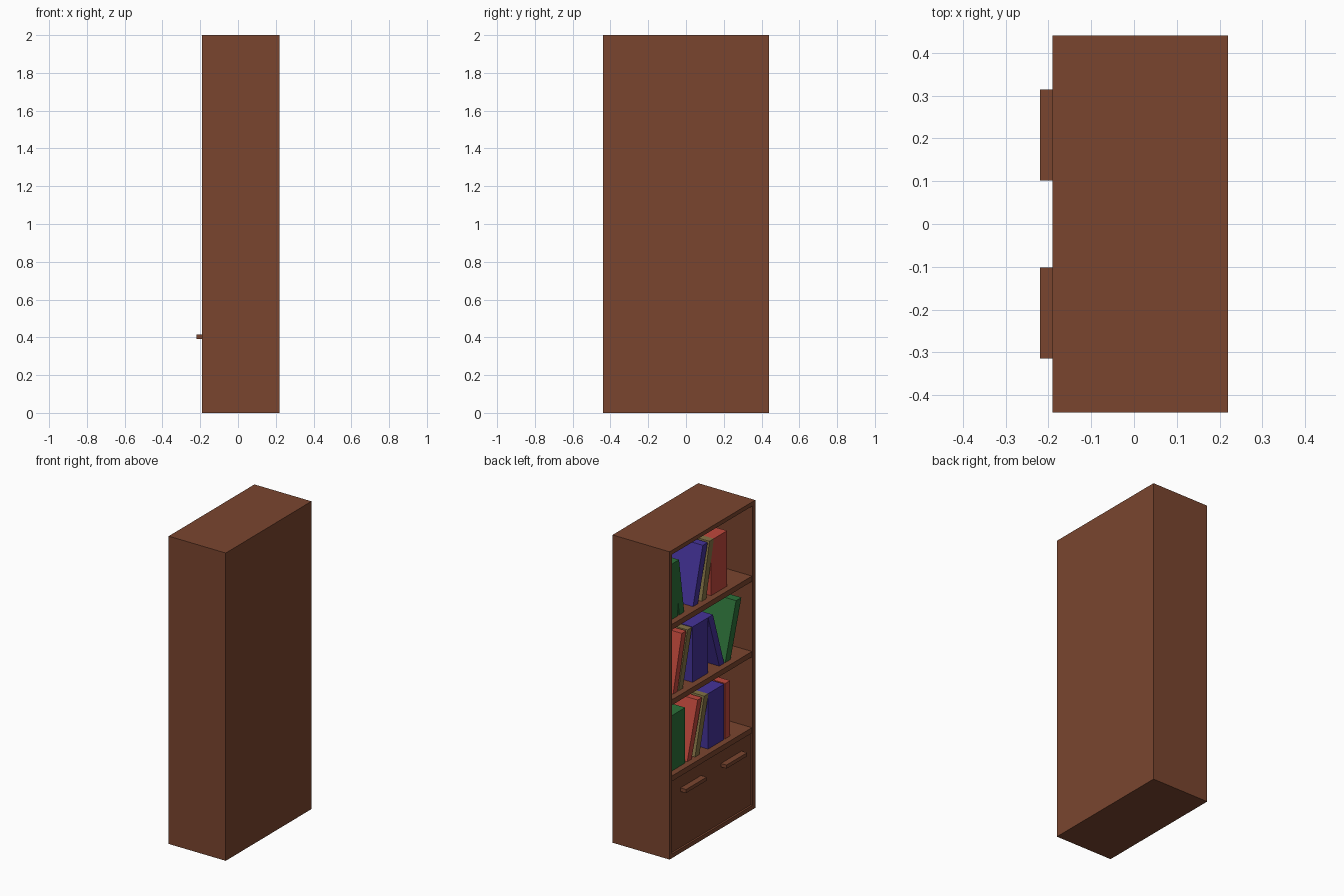
import bpy, bmesh
from mathutils import Matrix

if "Cube" in bpy.data.objects:
    bpy.data.objects.remove(bpy.data.objects["Cube"])


def material(name, rgb):
    m = bpy.data.materials.new(name)
    m.diffuse_color = (*rgb, 1)
    m.use_nodes = True
    m.node_tree.nodes["Principled BSDF"].inputs["Base Color"].default_value = m.diffuse_color
    return m


WOOD = material("wood", (0.195, 0.06, 0.028))
RED = material("red_cover", (0.52, 0.065, 0.045))
GREEN = material("green_cover", (0.025, 0.16, 0.04))
PURPLE = material("purple_cover", (0.06, 0.033, 0.32))
TAN = material("tan_cover", (0.23, 0.17, 0.06))


def box(name, x, y, z, mat, shear=0.0):
    """Box from (min, max) ranges; shear leans it along y as it rises."""
    bm = bmesh.new()
    bmesh.ops.create_cube(bm, size=1)
    for v in bm.verts:
        v.co = [r[0] + (c + 0.5) * (r[1] - r[0]) for c, r in zip(v.co, (x, y, z))]
        v.co.y += shear * (v.co.z - z[0])
    me = bpy.data.meshes.new(name)
    bm.to_mesh(me)
    bm.free()
    me.materials.append(mat)
    ob = bpy.data.objects.new(name, me)
    bpy.context.collection.objects.link(ob)
    return ob


FRONT, BACK, HALF, T = -0.19, 0.22, 0.44, 0.027

# Carcass, open towards -x
for s, side in ((-1, "right"), (1, "left")):
    y = sorted((s * HALF, s * (HALF - T)))
    box(side + "_side_panel", (FRONT, BACK), y, (0, 2), WOOD)
IN = (-HALF + T, HALF - T)
box("top_panel", (FRONT, BACK), IN, (2 - T, 2), WOOD)
box("bottom_panel", (FRONT, BACK), IN, (0, T), WOOD)
box("back_panel", (BACK - 0.02, BACK), IN, (T, 2 - T), WOOD)

# Shelves
FLOORS = (1.515, 1.025, 0.53)
for i, top in enumerate(FLOORS):
    box(f"shelf_{i + 1}", (FRONT + 0.005, BACK - 0.02), IN, (top - 0.035, top), WOOD)

# Cupboard doors and handles
for s, side in ((-1, "right"), (1, "left")):
    y = sorted((s * 0.002, s * (HALF - T - 0.002)))
    box(side + "_door", (-0.18, -0.16), y, (T + 0.002, 0.493), WOOD)
    y = sorted((s * 0.102, s * 0.314))
    box(side + "_handle", (-0.22, -0.18), y, (0.392, 0.415), WOOD)

# Books: (cover, start, end, lean), distances measured from the left outer side
ROWS = (
    ((GREEN, 0.04, 0.15, 0), (GREEN, 0.165, 0.215, -0.15), (PURPLE, 0.305, 0.355, 0.28),
     (TAN, 0.395, 0.44, 0.22), (RED, 0.49, 0.655, 0)),
    ((RED, 0.10, 0.145, 0.25), (TAN, 0.155, 0.20, 0.26), (PURPLE, 0.30, 0.46, 0),
     (PURPLE, 0.575, 0.625, -0.32), (GREEN, 0.635, 0.69, 0.31)),
    ((GREEN, 0.06, 0.225, 0), (RED, 0.245, 0.29, 0.30), (TAN, 0.325, 0.37, 0.26),
     (PURPLE, 0.46, 0.625, 0), (RED, 0.635, 0.685, 0)),
)
for r, row in enumerate(ROWS):
    for i, (mat, a, b, lean) in enumerate(row):
        z = FLOORS[r]
        box(f"book_{r + 1}_{i + 1}", (-0.145, 0.15), (HALF - b, HALF - a),
            (z, z + 0.36), mat, -lean)
